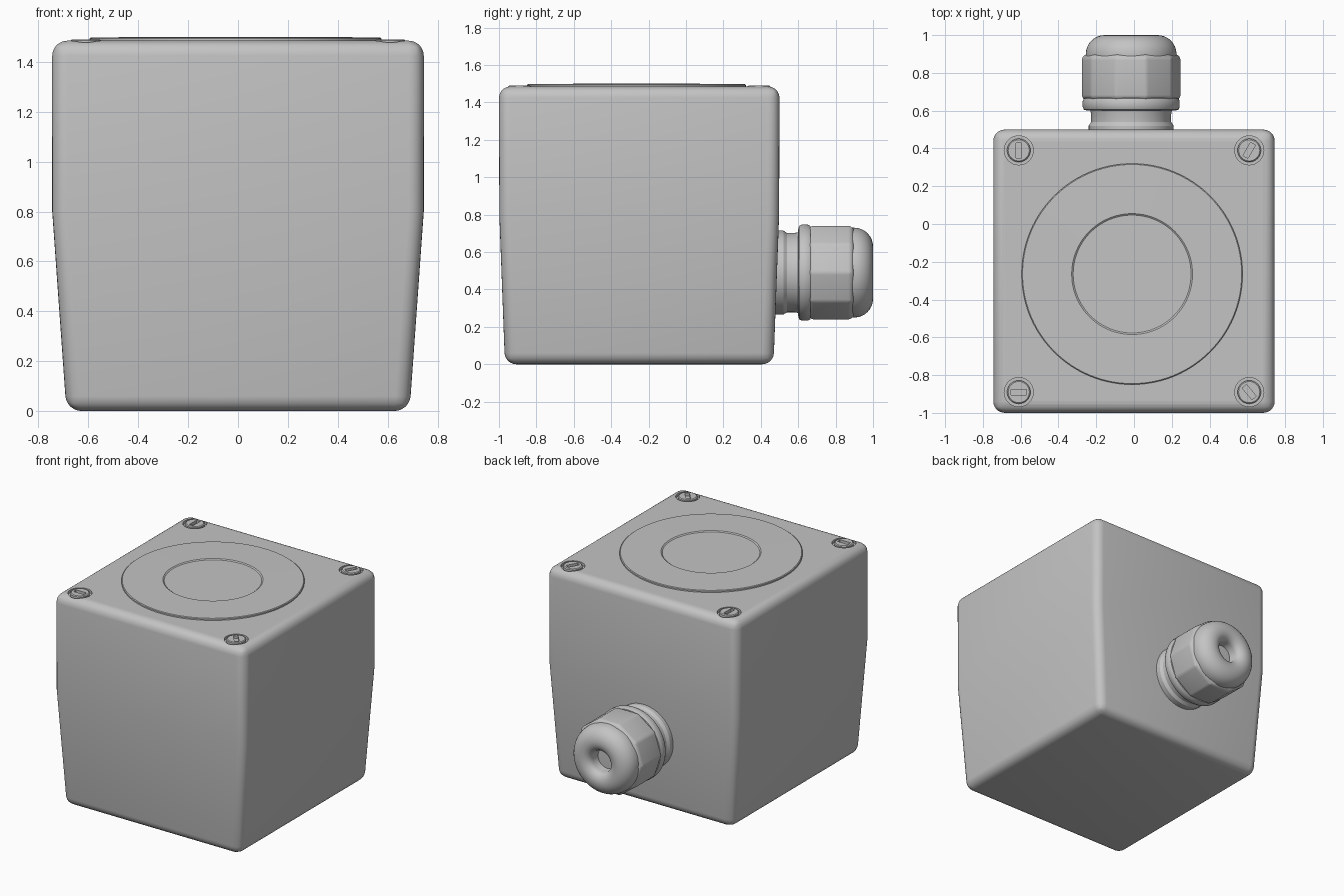
import bpy, bmesh, math
from mathutils import Matrix, Vector

if "Cube" in bpy.data.objects:
    bpy.data.objects.remove(bpy.data.objects["Cube"], do_unlink=True)

grey = bpy.data.materials.new("light_grey_plastic")
grey.use_nodes = True
COLOUR = (0.55, 0.55, 0.55, 1)
grey.diffuse_color = COLOUR
grey.node_tree.nodes["Principled BSDF"].inputs["Base Color"].default_value = COLOUR

TOP = 1.485
MID_Y = -0.25


def make(name, bm, matrix=Matrix()):
    bmesh.ops.recalc_face_normals(bm, faces=bm.faces)
    bm.transform(matrix)
    mesh = bpy.data.meshes.new(name)
    bm.to_mesh(mesh)
    bm.free()
    mesh.materials.append(grey)
    obj = bpy.data.objects.new(name, mesh)
    bpy.context.collection.objects.link(obj)
    return obj


def select(obj):
    bpy.ops.object.select_all(action="DESELECT")
    obj.select_set(True)
    bpy.context.view_layer.objects.active = obj


def smooth(obj, angle=30):
    select(obj)
    bpy.ops.object.shade_smooth_by_angle(angle=math.radians(angle))


def apply_all(obj):
    select(obj)
    for mod in list(obj.modifiers):
        bpy.ops.object.modifier_apply(modifier=mod.name)


def lathe(name, profile, matrix, sides=64):
    """Closed solid turned about local z from (radius, height) pairs."""
    bm = bmesh.new()
    rings = []
    for r, h in profile:
        angles = [math.tau * i / sides for i in range(sides)]
        rings.append([bm.verts.new((r * math.cos(a), r * math.sin(a), h)) for a in angles])
    for low, high in zip(rings, rings[1:]):
        for i in range(sides):
            j = (i + 1) % sides
            bm.faces.new((low[i], low[j], high[j], high[i]))
    bm.faces.new(rings[0][::-1])
    bm.faces.new(rings[-1])
    return make(name, bm, matrix)


# Housing: straight upper half, tapered lower half, rounded edges
bm = bmesh.new()
loops = []
for z, hx, hy in ((0, 0.688, 0.718), (0.8, 0.745, 0.748), (TOP, 0.745, 0.75)):
    corners = ((-1, -1), (1, -1), (1, 1), (-1, 1))
    loops.append([bm.verts.new((sx * hx, MID_Y + sy * hy, z)) for sx, sy in corners])
for a, b in zip(loops, loops[1:]):
    for i in range(4):
        j = (i + 1) % 4
        bm.faces.new((a[i], a[j], b[j], b[i]))
bm.faces.new(loops[0][::-1])
bm.faces.new(loops[-1])
housing = make("housing", bm)
bevel = housing.modifiers.new("round_edges", "BEVEL")
bevel.width = 0.06
bevel.segments = 6
bevel.limit_method = "ANGLE"
bevel.angle_limit = math.radians(30)
apply_all(housing)

# Corner screws sunk into round recesses
SLOT_TURN = {(-1, 1): 90, (1, 1): 60, (-1, -1): 0, (1, -1): 130}
for (sx, sy), turn in SLOT_TURN.items():
    spot = Matrix.Translation((sx * 0.61, MID_Y + sy * 0.64, TOP))
    cutter = lathe("recess_cutter", [(0.077, -0.02), (0.077, 0.05)], spot, 32)
    cutter.hide_render = True
    cut = housing.modifiers.new("recess", "BOOLEAN")
    cut.object = cutter
    cut.solver = "EXACT"
    apply_all(housing)
    bpy.data.objects.remove(cutter, do_unlink=True)

    side = ("left" if sx > 0 else "right") + ("_back" if sy > 0 else "_front")
    screw = lathe("screw_" + side, [(0.062, -0.025), (0.062, 0), (0.056, 0.005)], spot, 32)
    bm = bmesh.new()
    bmesh.ops.create_cube(bm, size=1)
    slot = make("slot_cutter", bm, spot @ Matrix.Rotation(math.radians(turn), 4, "Z")
                @ Matrix.Diagonal((0.08, 0.03, 0.03, 1)))
    slot.hide_render = True
    cut = screw.modifiers.new("slot", "BOOLEAN")
    cut.object = slot
    cut.solver = "EXACT"
    apply_all(screw)
    bpy.data.objects.remove(slot, do_unlink=True)
    smooth(screw)
smooth(housing)

# Round cover plate with a shallow centre dish
plate = lathe("cover_plate",
              [(0.585, -0.01), (0.585, 0.009), (0.58, 0.013), (0.32, 0.015),
               (0.312, 0.009), (0.05, 0.009)],
              Matrix.Translation((-0.01, -0.265, TOP)), 96)
smooth(plate, 20)

# Cable gland on the back: local z points along +y
gland = Matrix.Translation((-0.015, 0, 0.49)) @ Matrix.Rotation(-math.pi / 2, 4, "X")
neck = lathe("gland_neck",
             [(0.225, 0.44), (0.225, 0.52), (0.212, 0.54), (0.212, 0.58), (0.22, 0.62)], gland)
smooth(neck)

collar = lathe("gland_collar",
               [(0.23, 0.6), (0.25, 0.605), (0.257, 0.62), (0.257, 0.65), (0.25, 0.665),
                (0.23, 0.67)], gland)
smooth(collar, 50)

nut = lathe("gland_nut", [(0.24, 0.655), (0.263, 0.67), (0.263, 0.88), (0.24, 0.9)], gland, 10)
edge = nut.modifiers.new("soft_edges", "BEVEL")
edge.width = 0.02
edge.segments = 3
edge.limit_method = "ANGLE"
edge.angle_limit = math.radians(30)
apply_all(nut)
smooth(nut)

# Domed cap with a funnel-shaped cable hole
dome = [(0.24, 0.86)]
for i in range(9):
    a = math.radians(90 * i / 8)
    dome.append((0.14 + 0.1 * math.cos(a), 0.9 + 0.1 * math.sin(a)))
for i in range(1, 7):
    a = math.radians(90 * i / 6)
    dome.append((0.14 - 0.065 * math.sin(a), 0.95 + 0.05 * math.cos(a)))
dome.append((0.07, 0.88))
cap = lathe("gland_cap", dome, gland)
smooth(cap, 40)
